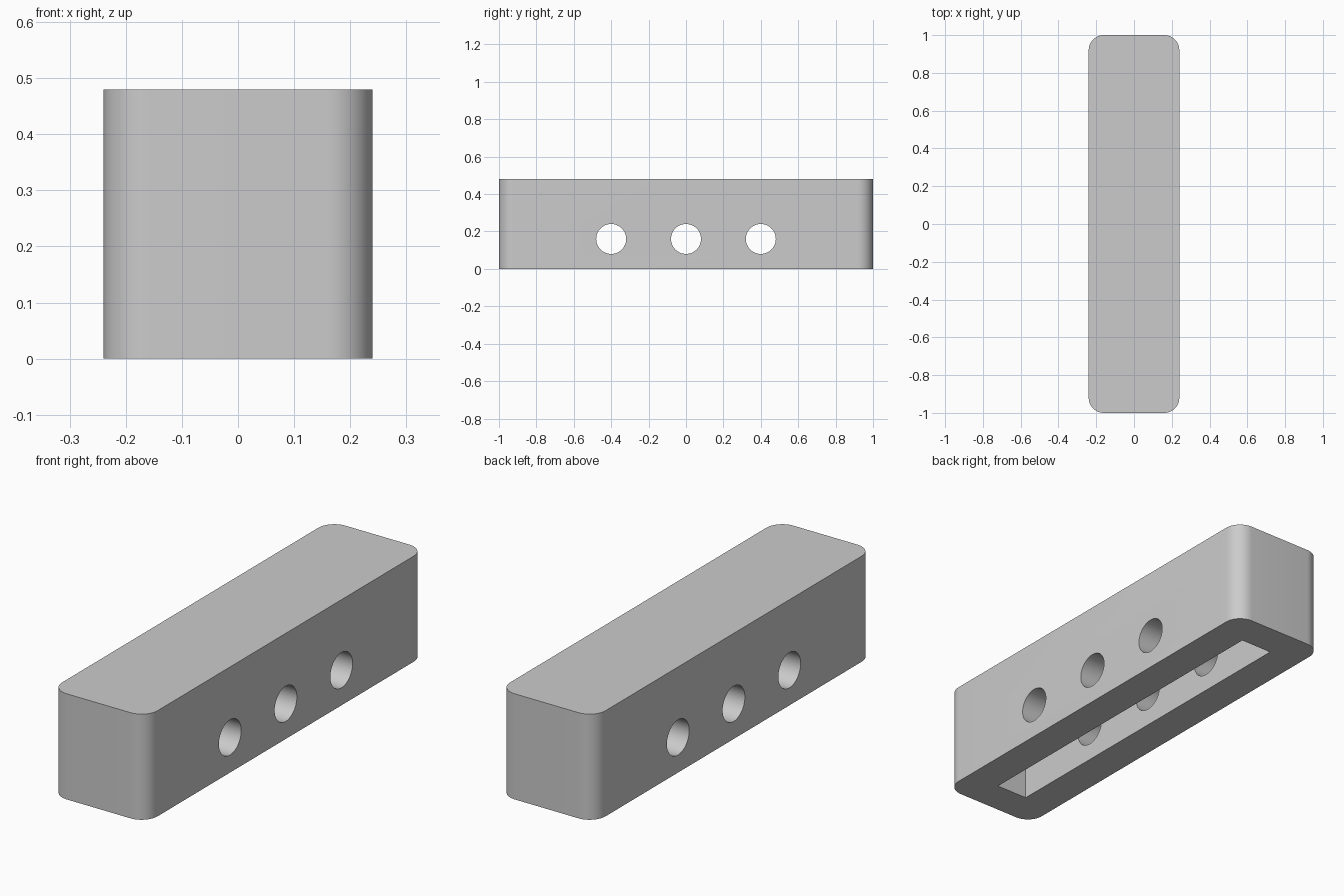
import bpy
import bmesh
import math

if "Cube" in bpy.data.objects:
    bpy.data.objects.remove(bpy.data.objects["Cube"], do_unlink=True)

UNIT = 0.08                       # module: every size is a multiple of it
WIDTH, LENGTH, HEIGHT = 6 * UNIT, 25 * UNIT, 6 * UNIT
WALL = 2 * UNIT

grey = bpy.data.materials.new("plain grey")
grey.use_nodes = True
colour = (0.6, 0.6, 0.6, 1)
grey.diffuse_color = colour
grey.node_tree.nodes["Principled BSDF"].inputs["Base Color"].default_value = colour


def box(name, size, bottom):
    bpy.ops.mesh.primitive_cube_add(size=1, location=(0, 0, bottom + size[2] / 2))
    obj = bpy.context.object
    obj.name = name
    obj.scale = size
    bpy.ops.object.transform_apply(location=True, rotation=False, scale=True)
    obj.data.materials.append(grey)
    return obj


def cut(target, cutter):
    mod = target.modifiers.new(cutter.name, 'BOOLEAN')
    mod.operation = 'DIFFERENCE'
    mod.solver = 'EXACT'
    mod.object = cutter
    bpy.ops.object.select_all(action='DESELECT')
    target.select_set(True)
    bpy.context.view_layer.objects.active = target
    bpy.ops.object.modifier_apply(modifier=mod.name)
    bpy.data.objects.remove(cutter, do_unlink=True)


# Block with rounded upright edges
block = box("block", (WIDTH, LENGTH, HEIGHT), 0)
bm = bmesh.new()
bm.from_mesh(block.data)
upright = [e for e in bm.edges
           if abs(e.verts[0].co.z - e.verts[1].co.z) > HEIGHT / 2]
bmesh.ops.bevel(bm, geom=upright, offset=UNIT, segments=12,
                profile=0.5, affect='EDGES')
bm.to_mesh(block.data)
bm.free()

# Long slot, open at the bottom
slot_depth = HEIGHT - WALL
cut(block, box("slot_cutter", (WIDTH - 2 * WALL, LENGTH - 2 * WALL, slot_depth + UNIT), -UNIT))

# Three round holes through both side walls
for i in (-1, 0, 1):
    bpy.ops.mesh.primitive_cylinder_add(
        vertices=48, radius=UNIT, depth=WIDTH * 2,
        location=(0, i * 5 * UNIT, 2 * UNIT), rotation=(0, math.pi / 2, 0))
    hole = bpy.context.object
    hole.name = "hole_cutter"
    hole.data.materials.append(grey)
    cut(block, hole)

# Smooth the curves, keep the edges sharp
bpy.ops.object.shade_smooth_by_angle(angle=math.radians(30))
